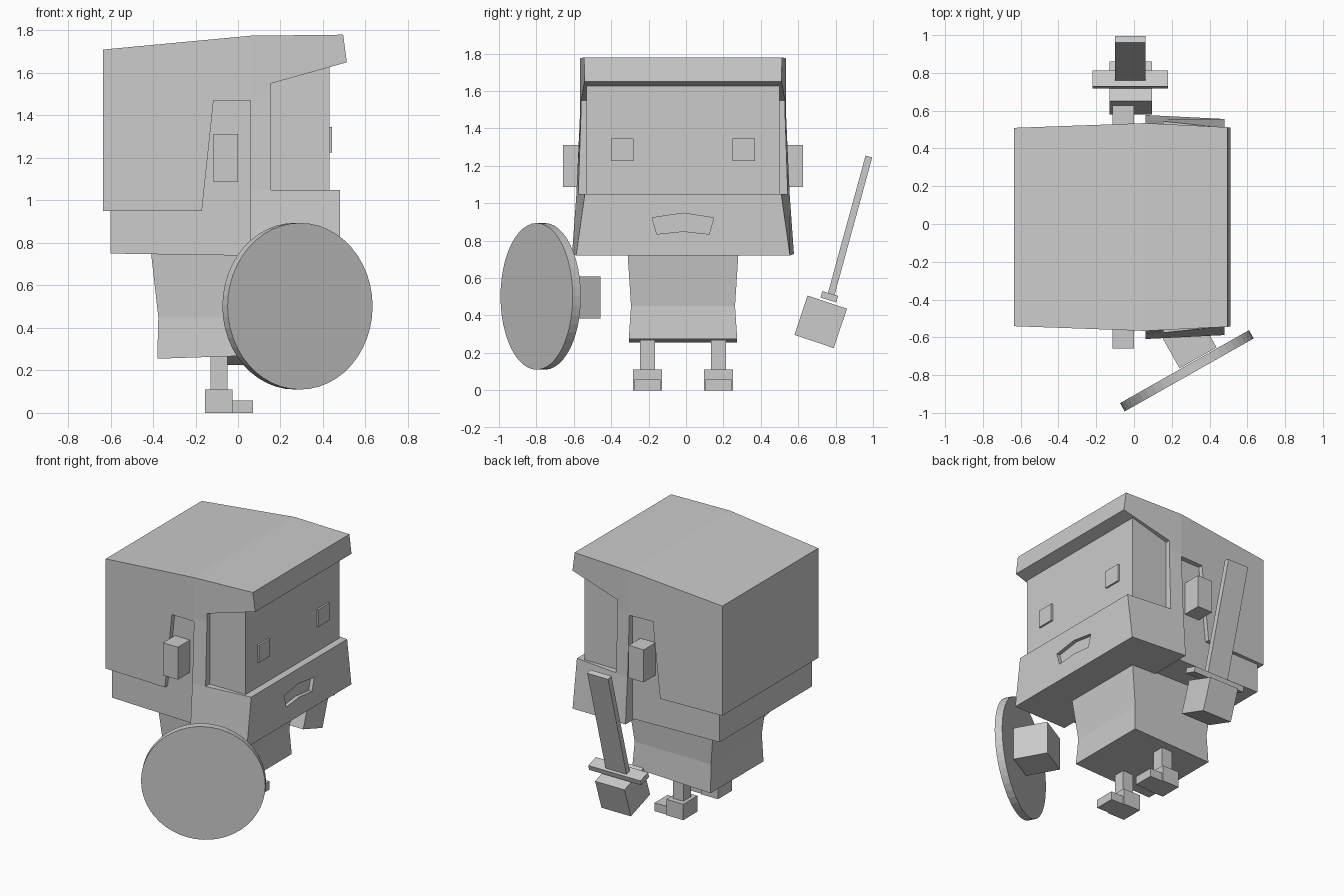
import bpy
import bmesh
import math
from mathutils import Vector, Matrix

if "Cube" in bpy.data.objects:
    bpy.data.objects.remove(bpy.data.objects["Cube"], do_unlink=True)

MID = -0.016  # symmetry plane of the figure in y

gray = bpy.data.materials.new("plain_gray")
gray.use_nodes = True
gray.diffuse_color = (0.6, 0.6, 0.6, 1)
gray.node_tree.nodes["Principled BSDF"].inputs["Base Color"].default_value = (0.6, 0.6, 0.6, 1)


def finish(name, bm):
    bmesh.ops.recalc_face_normals(bm, faces=bm.faces)
    mesh = bpy.data.meshes.new(name)
    bm.to_mesh(mesh)
    bm.free()
    mesh.materials.append(gray)
    obj = bpy.data.objects.new(name, mesh)
    bpy.context.collection.objects.link(obj)
    return obj


def bridge(name, side_a, side_b):
    """Closed solid between two matching outlines."""
    bm = bmesh.new()
    a = [bm.verts.new(p) for p in side_a]
    b = [bm.verts.new(p) for p in side_b]
    bm.faces.new(a)
    bm.faces.new(b[::-1])
    for i in range(len(a)):
        j = (i + 1) % len(a)
        bm.faces.new((a[i], b[i], b[j], a[j]))
    return finish(name, bm)


def slab(name, outline):
    """Side outline of (x, z, half width), mirrored across the middle."""
    return bridge(name, [(x, MID - w, z) for x, z, w in outline],
                  [(x, MID + w, z) for x, z, w in outline])


def box(name, centre, size, turn=None):
    bm = bmesh.new()
    bmesh.ops.create_cube(bm, size=1)
    turn = turn or Matrix.Identity(4)
    bm.transform(Matrix.Translation(centre) @ turn @ Matrix.Diagonal((*size, 1)))
    return finish(name, bm)


# Torso, pinched at the waist
slab("torso_lower", [(-0.38, 0.255, 0.29), (0.22, 0.275, 0.29),
                     (0.21, 0.45, 0.278), (-0.375, 0.45, 0.278)])
slab("torso_upper", [(-0.375, 0.45, 0.278), (0.21, 0.45, 0.278),
                     (0.25, 0.76, 0.298), (-0.41, 0.76, 0.298)])

# Head block
slab("head", [(-0.6, 0.75, 0.505), (0.06, 0.74, 0.515), (0.43, 0.73, 0.515),
              (0.43, 1.64, 0.515), (0.06, 1.66, 0.515), (-0.6, 1.66, 0.505)])


# Hair: widest in the middle, narrowing to the front and back
def hair(name, outline):
    slab(name, [(x, z, 0.55 - (0.05 if x > 0.06 else 0.036) * abs(x - 0.06))
                for x, z in outline])


hair("hair_back", [(-0.635, 0.95), (-0.17, 0.95), (-0.115, 1.47),
                   (0.06, 1.47), (0.06, 1.775), (-0.635, 1.71)])
hair("hair_fringe", [(0.06, 1.47), (0.155, 1.47), (0.155, 1.55),
                     (0.512, 1.65), (0.495, 1.78), (0.06, 1.775)])
slab("sideburns", [(0.06, 1.05, 0.57), (0.155, 1.05, 0.56),
                   (0.155, 1.52, 0.544), (0.06, 1.52, 0.549)])

# Beard with a recessed mouth
beard = slab("beard", [(0.06, 0.73, 0.593), (0.48, 0.72, 0.572),
                       (0.48, 1.05, 0.525), (0.06, 1.05, 0.57)])
mouth = [(-0.165, 0.922), (0, 0.947), (0.165, 0.922),
         (0.14, 0.835), (0, 0.85), (-0.14, 0.835)]
cutter = bridge("mouth_cutter", [(0.455, MID + y, z) for y, z in mouth],
                [(0.6, MID + y, z) for y, z in mouth])
cut = beard.modifiers.new("mouth", "BOOLEAN")
cut.operation = "DIFFERENCE"
cut.solver = "EXACT"
cut.object = cutter
bpy.context.view_layer.objects.active = beard
bpy.ops.object.modifier_apply(modifier=cut.name)
bpy.data.objects.remove(cutter, do_unlink=True)

# Paired parts
for side, s in (("left", 1), ("right", -1)):
    box(side + "_eye", (0.433, MID + s * 0.325, 1.285), (0.019, 0.12, 0.12))
    box(side + "_ear", (-0.057, MID + s * 0.57, 1.2), (0.115, 0.145, 0.225))
    y = MID + s * 0.19
    box(side + "_leg", (-0.09, y, 0.18), (0.08, 0.082, 0.19))
    box(side + "_heel", (-0.09, y, 0.055), (0.13, 0.155, 0.11))
    box(side + "_toe", (0.022, y, 0.029), (0.096, 0.14, 0.058))

# Shield and the hand behind it, both turned outward
turn = Matrix.Rotation(math.radians(29.5), 4, "Z")
bm = bmesh.new()
bmesh.ops.create_cone(bm, cap_ends=True, segments=48, radius1=0.392, radius2=0.392, depth=0.05)
bm.transform(Matrix.Translation((0.28, -0.777, 0.502)) @ turn @ Matrix.Rotation(math.pi / 2, 4, "X"))
finish("shield", bm)
box("shield_hand", (0.284, -0.611, 0.497), (0.225, 0.225, 0.225), turn)

# Sword and its hand, leaning outward
def lean(degrees):
    return Matrix.Rotation(math.radians(-degrees), 4, "X")


box("sword_hand", (-0.018, 0.72, 0.366), (0.225, 0.222, 0.222), lean(18.5))
box("sword_guard", (-0.02, 0.766, 0.5), (0.4, 0.088, 0.036), lean(17))
low, high = Vector((-0.02, 0.777, 0.513)), Vector((-0.02, 0.977, 1.25))
box("sword_blade", (low + high) / 2, (0.16, 0.037, (high - low).length), lean(15.3))
